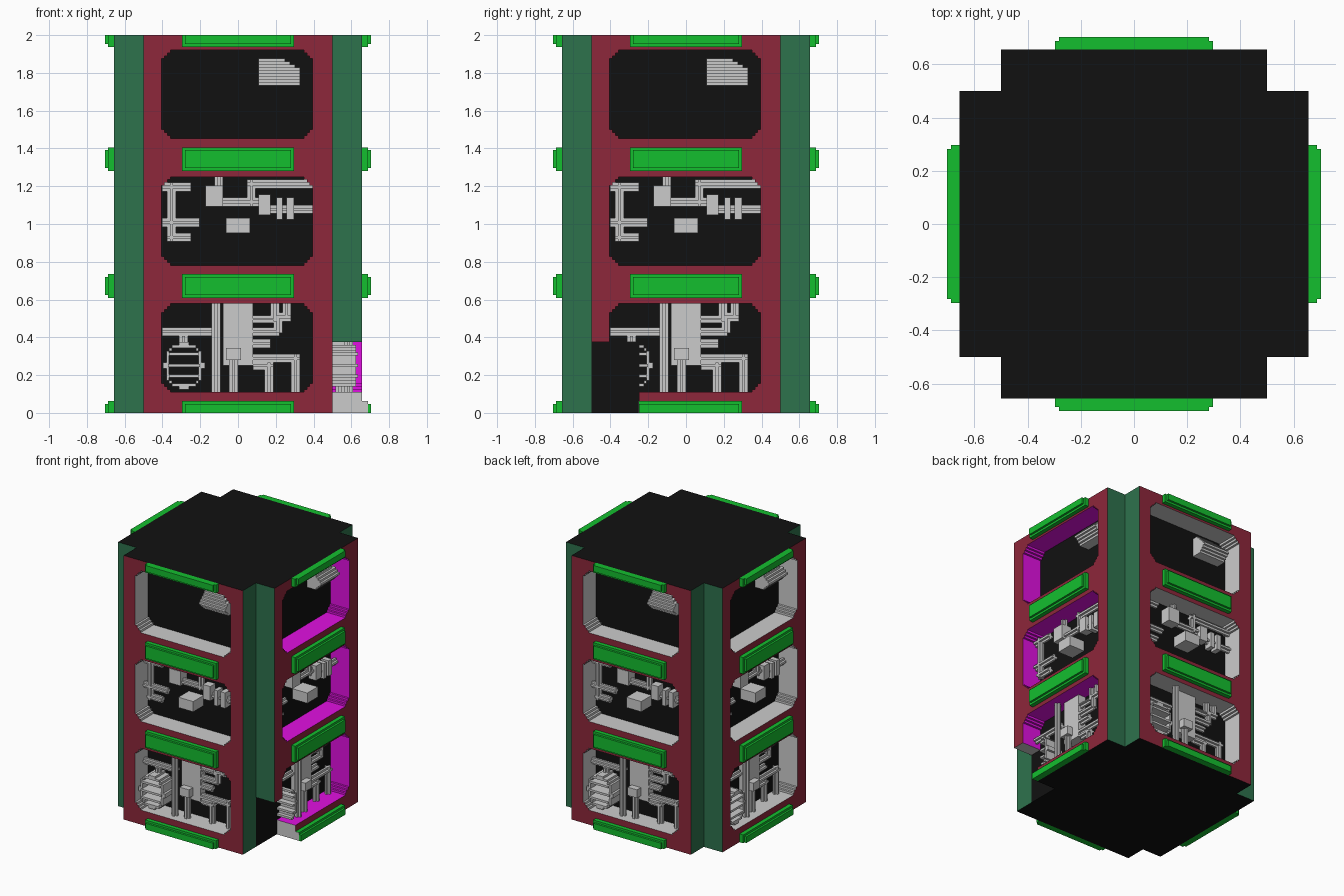
import bpy, bmesh, math
from mathutils import Matrix

if "Cube" in bpy.data.objects:
    bpy.data.objects.remove(bpy.data.objects["Cube"])

V = 1 / 64            # one block unit; local axes: u across, d outward, z up
NOTCH_U, NOTCH_Z = -16, 24   # missing lower corner on the right side


def material(name, r, g, b):
    m = bpy.data.materials.new(name)
    m.diffuse_color = (r, g, b, 1)
    m.use_nodes = True
    m.node_tree.nodes["Principled BSDF"].inputs["Base Color"].default_value = m.diffuse_color
    return m


GREY = material("grey", 0.8, 0.8, 0.8)
MAROON = material("maroon", 0.266, 0.02, 0.043)
GREEN = material("dark_green", 0.027, 0.168, 0.073)
BRIGHT = material("bright_green", 0.007, 0.52, 0.028)
BLACK = material("black", 0.0055, 0.0055, 0.0055)
MAGENTA = material("magenta", 0.75, 0.005, 0.75)


def finish(bm, name, mats, side=0):
    bmesh.ops.recalc_face_normals(bm, faces=bm.faces)
    bmesh.ops.transform(bm, verts=bm.verts, matrix=Matrix.Rotation(side * math.pi / 2, 4, 'Z') @ Matrix.Scale(V, 4))
    me = bpy.data.meshes.new(name)
    bm.to_mesh(me)
    bm.free()
    for m in mats:
        me.materials.append(m)
    ob = bpy.data.objects.new(name, me)
    bpy.context.collection.objects.link(ob)
    return ob


def block(bm, u0, u1, z0, z1, d0, d1):
    m = Matrix.Translation(((u0 + u1) / 2, -(d0 + d1) / 2, (z0 + z1) / 2))
    m = m @ Matrix.Diagonal((u1 - u0, d1 - d0, z1 - z0, 1))
    bmesh.ops.create_cube(bm, size=1, matrix=m)


def blocks(name, items, mat, side):
    """Join boxes into one part; the right side loses its notch."""
    bm = bmesh.new()
    for u0, u1, z0, z1, d0, d1 in items:
        if side == 1 and u0 < NOTCH_U and z0 < NOTCH_Z:
            if z1 > NOTCH_Z:
                block(bm, u0, u1, NOTCH_Z, z1, d0, d1)
            if u1 > NOTCH_U:
                block(bm, NOTCH_U, u1, z0, min(z1, NOTCH_Z), d0, d1)
        else:
            block(bm, u0, u1, z0, z1, d0, d1)
    finish(bm, name, [mat], side)


def pipe(u0, u1, z0, z1, top=36):
    """Pipe with a plus-shaped section, three units thick."""
    if u1 - u0 > z1 - z0:
        mid = (u0, u1, z0 + 1, z1 - 1)
    else:
        mid = (u0 + 1, u1 - 1, z0, z1)
    return [(u0, u1, z0, z1, top - 2, top - 1), (*mid, top - 3, top)]


# Window outlines with stepped corners
W, SHIFT = 25.6, -0.3
WINDOWS = [(7, 37), (50, 80), (93, 123)]


def window(z0, z1):
    tl = []
    for i in range(3):
        tl += [(-W + i, z1 - 3 + i), (-W + i + 1, z1 - 3 + i)]
    tl.append((-W + 3, z1))
    tr = [(-u, z) for u, z in reversed(tl)]
    turn = lambda pts: [(-u, z0 + z1 - z) for u, z in pts]
    return [[(u + SHIFT, z) for u, z in pts] for pts in (tl, tr, turn(tl), turn(tr))]


def frame(side):
    """Panel with three window openings, coloured by face direction."""
    loops = [sum(window(*w), []) for w in WINDOWS]
    if side == 1:
        tl, tr, br, _ = window(*WINDOWS[0])
        loops[0] = [(-W + SHIFT, NOTCH_Z)] + tl + tr + br + [(NOTCH_U, 7), (NOTCH_U, 0), (32, 0), (32, 128),
                                                            (-32, 128), (-32, NOTCH_Z)]
    else:
        loops.append([(-32, 0), (32, 0), (32, 128), (-32, 128)])
    bm = bmesh.new()
    for pts in loops:
        vs = [bm.verts.new((u, -32, z)) for u, z in pts]
        for a, b in zip(vs, vs[1:] + vs[:1]):
            bm.edges.new((a, b))
    bmesh.ops.triangle_fill(bm, edges=bm.edges[:], use_beauty=True, normal=(0, -1, 0))
    ext = bmesh.ops.extrude_face_region(bm, geom=bm.faces[:], use_keep_orig=True)
    for e in ext["geom"]:
        if isinstance(e, bmesh.types.BMVert):
            e.co.y = -42
    bmesh.ops.recalc_face_normals(bm, faces=bm.faces)
    for f in bm.faces:
        c, n = f.calc_center_median(), f.normal
        if abs(n.y) > 0.5:
            f.material_index = 1
        elif c.z < 0.01 or c.z > 127.99:
            f.material_index = 3
        elif abs(c.x) > 31.9:
            f.material_index = 2
        elif (abs(c.x - NOTCH_U) < 0.01 and c.z < 7) or (c.z == NOTCH_Z and c.x < -W):
            f.material_index = 0
        else:
            f.material_index = 4
    finish(bm, f"window_frame_{side}", [GREY, MAROON, GREEN, BLACK, MAGENTA if side == 1 else GREY], side)


# Bumper bars between the windows
bars = []
for z0, z1 in [(0, 4), (39, 47), (82, 90), (124, 128)]:
    bars += [(-19, 19, z0, z1, 42, 44),
             (-18, 18, z0 + 1 if z0 else 0, z1 - 1 if z1 < 128 else 128, 44, 45)]

# Upper window: bulging louvre
vent = [(7, 21 - max(0, i - 5) * 1.7, 111 + i, 112 + i, 32, d)
        for i, d in enumerate([37, 38, 39, 40, 39, 38, 37, 36, 35])]

# Middle window: pipe runs, valve flanges and boxes
middle = [(-11, -5, 70, 77, 32, 37), (-4, 4, 61, 66, 32, 40), (7, 11, 67, 74, 33, 37),
          (13, 15, 65.5, 73, 33, 37), (16.5, 19, 65.5, 73, 33, 37)]
for p in [(-25.8, -16, 75, 78), (-24, -21, 58, 78), (-25.8, -13, 63, 66), (-24, -16, 58, 61),
          (-8, -5, 77, 80), (-5, 7, 70, 73), (3, 6, 70, 79), (3, 25.3, 76, 79), (7, 25.3, 67.5, 70.5)]:
    middle += pipe(*p)

# Lower window: back plate, collar and pipe runs
lower = [(-5, 5, 16, 37, 32, 36), (-4, 1, 18, 22, 36, 39)]
for p in [(-25.8, -8, 26, 29), (-20, -17, 23, 26), (-9, -6, 7, 37, 39), (-3, 0, 7, 20, 38),
          (1, 12, 30.5, 33), (11, 14, 31, 37), (4, 14, 26, 29), (12, 15, 27, 33), (13, 18, 31, 34),
          (15, 18, 32, 37), (4, 11, 22, 25), (5, 21, 17, 20), (18, 21, 7, 20), (5, 12, 14.5, 17.5),
          (9, 12, 7, 17)]:
    lower += pipe(*p)

# Lower window: eight-sided grille ring in stepped rows, with knobs and slats
grille = []
for i in range(-7, 7):
    out = min(6, 10 - abs(i + 0.5) + 0.5)
    if abs(i + 0.5) > 6:
        grille.append((-18.3 - out, -18.3 + out, 16 + i, 17 + i, 32, 40))
    else:
        for s in (-1, 1):
            a, b = sorted((s * (out - 1), s * out))
            grille.append((-18.3 + a, -18.3 + b, 16 + i, 17 + i, 32, 40))
grille += [(-20, -16.6, 8, 9, 32, 40), (-20, -16.6, 23, 24, 32, 40),
           (-25.4, -24.3, 15, 17, 32, 40), (-12.3, -11.2, 15, 17, 32, 40)]
for z, w in [(12, 5), (15.5, 5.5), (19.5, 5)]:
    grille.append((-18.3 - w, -18.3 + w, z, z + 1, 32, 40.6))

# Core and four sides
bm = bmesh.new()
block(bm, -32, 32, 0, 128, -32, 32)
finish(bm, "core", [BLACK])
for side in range(4):
    frame(side)
    blocks(f"bumper_bars_{side}", bars, BRIGHT, side)
    blocks(f"upper_louvre_{side}", vent, GREY, side)
    blocks(f"middle_pipes_{side}", middle, GREY, side)
    blocks(f"lower_pipes_{side}", lower, GREY, side)
    blocks(f"round_grille_{side}", grille, GREY, side)

# Grey cut end of the lower right bar
bm = bmesh.new()
block(bm, NOTCH_U - 0.05, NOTCH_U, 0, 4, 42, 44)
finish(bm, "cut_bar_end", [GREY], 1)
